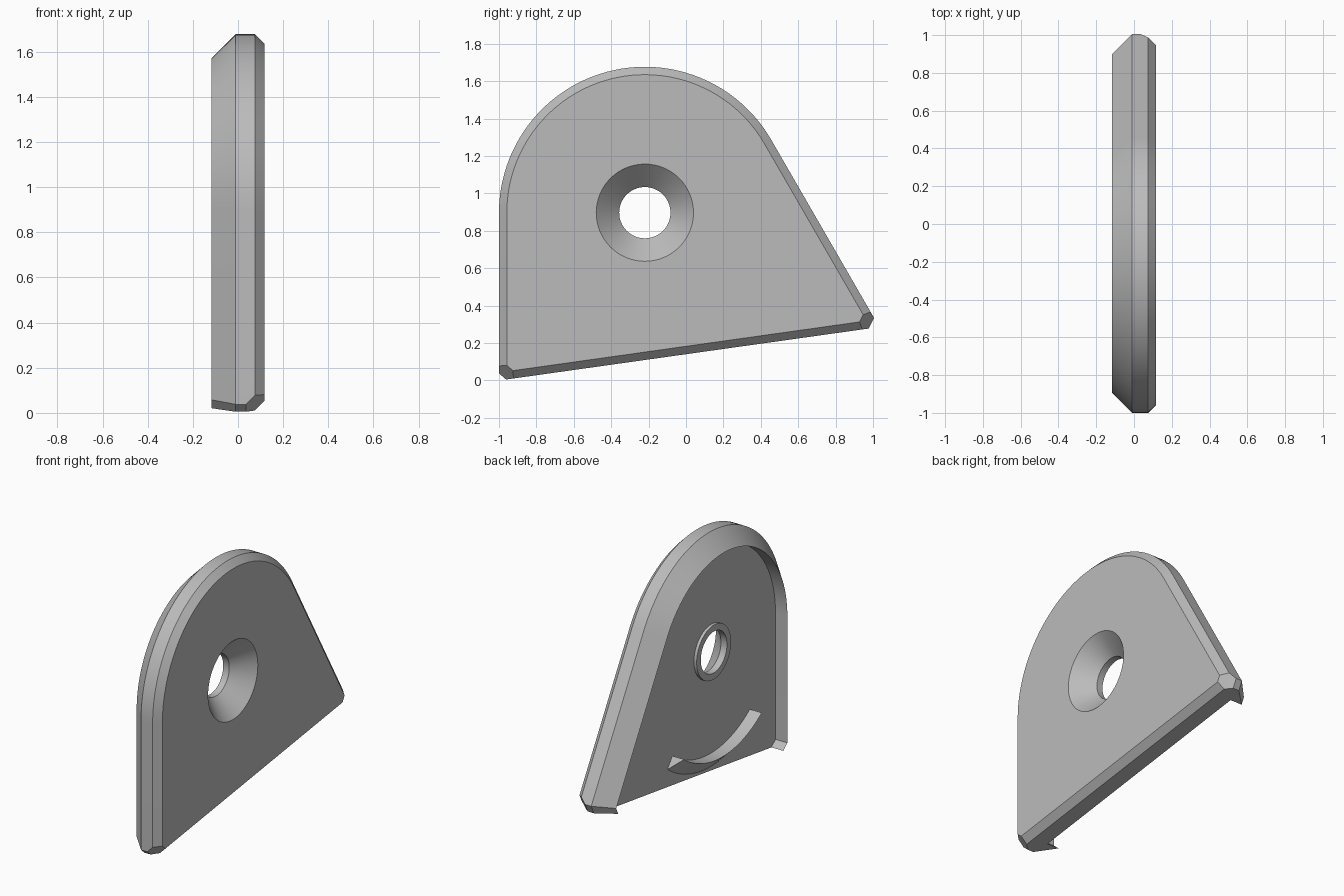
import bpy, bmesh, math
from mathutils import Vector

cube = bpy.data.objects.get("Cube")
if cube:
    bpy.data.objects.remove(cube, do_unlink=True)

CY, CZ = -0.22, 0.897      # centre of the hole and of the rounded top
R = 0.78                   # outline radius; the straight edges are tangent to it
FLOOR, TIP = -0.03, -0.117
STEPS = 48

grey = bpy.data.materials.new("plain grey")
grey.use_nodes = True
grey.diffuse_color = (0.5, 0.5, 0.5, 1)
grey.node_tree.nodes["Principled BSDF"].inputs["Base Color"].default_value = (0.5, 0.5, 0.5, 1)


def polar(x, radius, degrees):
    a = math.radians(degrees)
    return Vector((x, CY + radius * math.cos(a), CZ + radius * math.sin(a)))


def corner(x, a1, d1, a2, d2):
    """Meeting point of two outline edges given by normal angle and distance."""
    a1, a2 = math.radians(a1), math.radians(a2)
    det = math.sin(a2 - a1)
    y = (d1 * math.sin(a2) - d2 * math.sin(a1)) / det
    z = (d2 * math.cos(a1) - d1 * math.cos(a2)) / det
    return Vector((x, CY + y, CZ + z))


def outline(x, side, bottom, cut):
    """Rounded outline with the sides, bottom edge and corner cuts moved inwards."""
    s, b = R - side, R - bottom
    right, left = 1.348 - cut, 1.16 - cut
    pts = [polar(x, s, 180 - 150 * i / STEPS) for i in range(STEPS + 1)]
    pts += [corner(x, 30, s, -26, right), corner(x, -26, right, -82, b),
            corner(x, -82, b, 229, left), corner(x, 229, left, 180, s)]
    return pts


def finish(name, bm):
    bmesh.ops.recalc_face_normals(bm, faces=bm.faces)
    me = bpy.data.meshes.new(name)
    bm.to_mesh(me)
    bm.free()
    me.materials.append(grey)
    ob = bpy.data.objects.new(name, me)
    bpy.context.collection.objects.link(ob)
    return ob


def smooth(ob):
    bpy.ops.object.select_all(action='DESELECT')
    ob.select_set(True)
    bpy.context.view_layer.objects.active = ob
    bpy.ops.object.shade_smooth_by_angle(angle=math.radians(25))


def sweep(name, profile, start, end, steps):
    """Turn a closed (x, radius) profile about the hole axis."""
    bm = bmesh.new()
    full = end - start == 360
    rings = [[bm.verts.new(polar(x, r, start + (end - start) * i / steps)) for x, r in profile]
             for i in range(steps if full else steps + 1)]
    n = len(profile)
    for i in range(steps):
        a, b = rings[i], rings[(i + 1) % len(rings)]
        for j in range(n):
            k = (j + 1) % n
            bm.faces.new((a[j], a[k], b[k], b[j]))
    if not full:
        bm.faces.new(rings[0])
        bm.faces.new(rings[-1])
    return finish(name, bm)


# Plate with bevelled edges and a knife-edged rim, open along the bottom
bm = bmesh.new()
layers = [outline(0.117, 0.042, 0.042, 0.06), outline(0.075, 0, 0, 0.03),
          outline(0.035, 0, 0, 0), outline(-0.01, 0, 0, 0),
          outline(TIP, 0.107, 0, 0.085), outline(FLOOR, 0.107, 0, 0.085)]
rings = [[bm.verts.new(p) for p in layer] for layer in layers]
n = len(rings[0])
open_edge = n - 3          # the bottom edge, between the two corner cuts
for level in range(5):
    a, b = rings[level], rings[level + 1]
    for j in range(n):
        k = (j + 1) % n
        if level >= 3 and j == open_edge:
            continue
        bm.faces.new((a[j], a[k], b[k], b[j]))
outer, tip, floor = rings[3:]
p, q = open_edge, open_edge + 1
bm.faces.new((outer[p], outer[q], floor[q], floor[p]))
for j in (p, q):
    bm.faces.new((outer[j], tip[j], floor[j]))
bm.faces.new(rings[0])
bm.faces.new(floor)
plate = finish("plate", bm)

# Countersunk hole
bm = bmesh.new()
profile = [(0.137, 0.28), (-0.006, 0.137), (-0.2, 0.137)]
loops = [[bm.verts.new(polar(x, r, 360 * i / 64)) for i in range(64)] for x, r in profile]
for a, b in zip(loops, loops[1:]):
    for i in range(64):
        k = (i + 1) % 64
        bm.faces.new((a[i], a[k], b[k], b[i]))
bm.faces.new(loops[0])
bm.faces.new(loops[-1])
cutter = finish("hole_cutter", bm)
cutter.hide_render = True
cut = plate.modifiers.new("hole", 'BOOLEAN')
cut.operation = 'DIFFERENCE'
cut.solver = 'EXACT'
cut.object = cutter
bpy.ops.object.select_all(action='DESELECT')
plate.select_set(True)
bpy.context.view_layer.objects.active = plate
bpy.ops.object.modifier_apply(modifier=cut.name)
bpy.data.objects.remove(cutter, do_unlink=True)
smooth(plate)

# Raised collar around the hole on the hollow side
smooth(sweep("hole_collar", [(-0.02, 0.137), (-0.05, 0.137), (-0.05, 0.18), (-0.02, 0.18)], 0, 360, 64))

# Curved knife-edged lip above the open bottom edge
smooth(sweep("bottom_lip", [(-0.02, 0.673), (TIP, 0.673), (-0.02, 0.77)], 233, 307, 24))
